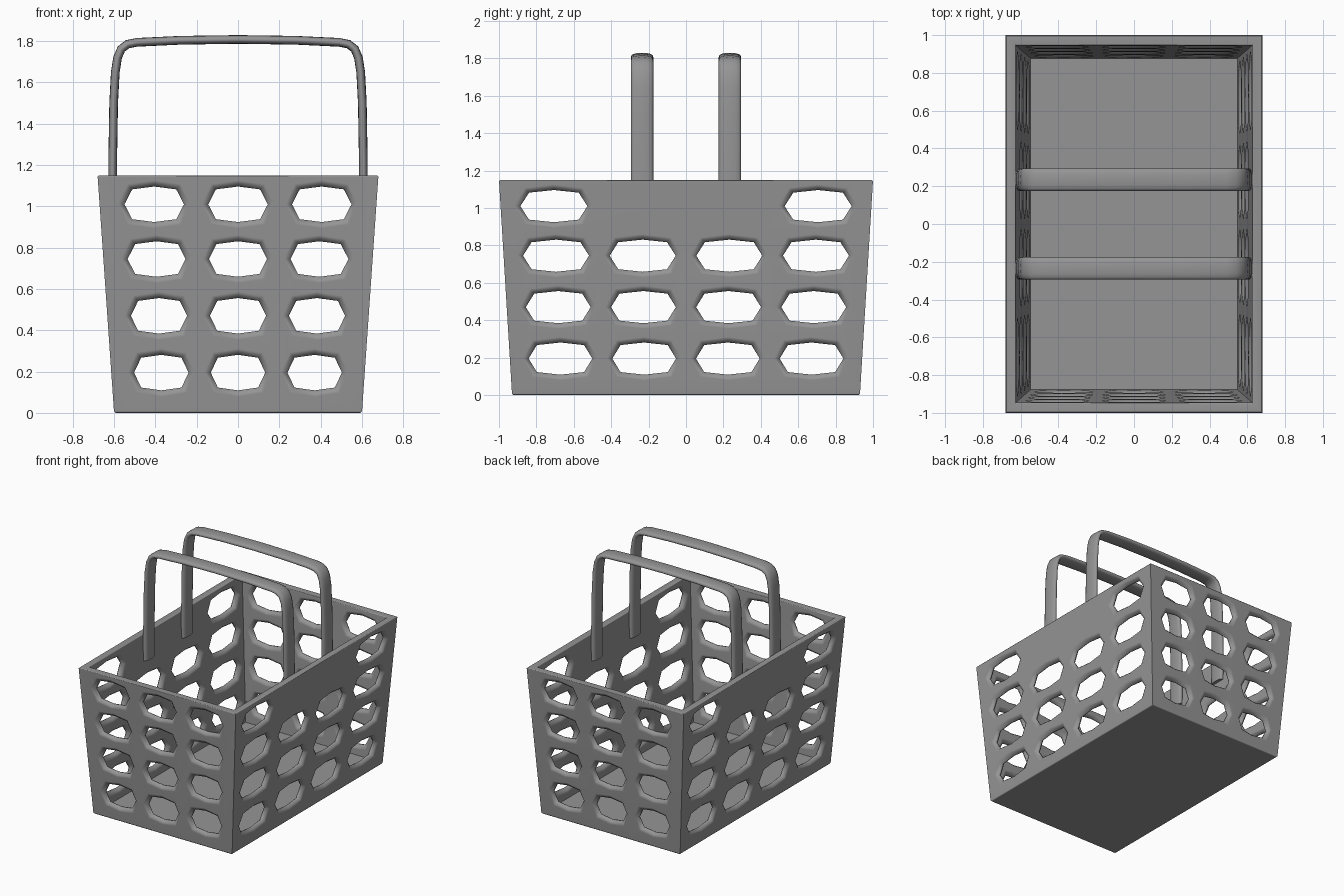
import bpy, bmesh, math
from mathutils import Vector

if "Cube" in bpy.data.objects:
    bpy.data.objects.remove(bpy.data.objects["Cube"], do_unlink=True)

H = 1.15            # basket height
T = 0.055           # wall thickness
FLOOR = 0.04
BASE = (0.60, 0.93)   # half sizes at the bottom
RIM = (0.68, 1.00)    # half sizes at the top

grey = bpy.data.materials.new("grey plastic")
grey.use_nodes = True
colour = (0.3, 0.3, 0.3, 1)
grey.diffuse_color = colour
grey.node_tree.nodes["Principled BSDF"].inputs["Base Color"].default_value = colour


def half(axis, z):
    """Half size of the tapered basket at height z."""
    return BASE[axis] + (RIM[axis] - BASE[axis]) * z / H


def make_object(name, bm):
    bmesh.ops.recalc_face_normals(bm, faces=bm.faces)
    mesh = bpy.data.meshes.new(name)
    bm.to_mesh(mesh)
    bm.free()
    mesh.materials.append(grey)
    obj = bpy.data.objects.new(name, mesh)
    bpy.context.collection.objects.link(obj)
    return obj


def loft(bm, rings, caps=True):
    """Skin a list of closed rings of points."""
    loops = [[bm.verts.new(p) for p in ring] for ring in rings]
    n = len(loops[0])
    for a, b in zip(loops, loops[1:]):
        for i in range(n):
            j = (i + 1) % n
            bm.faces.new((a[i], a[j], b[j], b[i]))
    if caps:
        bm.faces.new(loops[0])
        bm.faces.new(loops[-1])


def smooth(obj, degrees):
    bpy.ops.object.select_all(action="DESELECT")
    obj.select_set(True)
    bpy.context.view_layer.objects.active = obj
    bpy.ops.object.shade_smooth_by_angle(angle=math.radians(degrees))


def rectangle(z, inset):
    x, y = half(0, z) - inset, half(1, z) - inset
    return [(x, y, z), (-x, y, z), (-x, -y, z), (x, -y, z)]


# Basket shell: outside up, over the rim, and down to the floor
bm = bmesh.new()
loft(bm, [rectangle(0, 0.008), rectangle(0.008, 0), rectangle(H - 0.006, 0),
          rectangle(H, 0.006), rectangle(H, T - 0.006),
          rectangle(H - 0.006, T), rectangle(FLOOR, T)])
basket = make_object("basket", bm)

# Hole cutters: flattened octagons, flared towards both wall surfaces
OCTAGON = [(1, 0), (0.74, 0.84), (0, 1), (-0.74, 0.84),
           (-1, 0), (-0.74, -0.84), (0, -1), (0.74, -0.84)]
FLARE = [(-0.01, 0.05), (0.008, 0.014), (0.022, 0),
         (T - 0.022, 0), (T - 0.008, 0.014), (T + 0.01, 0.05)]
ROWS = (0.195, 0.47, 0.745, 1.01)


def hole(bm, axis, sign, centre, z0, width):
    rings = []
    for depth, grow in FLARE:
        ring = []
        for u, v in OCTAGON:
            z = z0 + v * (0.086 + grow)
            across = centre + u * (width + grow)
            out = sign * (half(axis, z) - depth)
            ring.append((out, across, z) if axis == 0 else (across, out, z))
        rings.append(ring)
    loft(bm, rings)


bm = bmesh.new()
for row, z in enumerate(ROWS):
    for sign in (-1, 1):
        # front and back walls
        for column in (-1, 0, 1):
            hole(bm, 1, sign, column * 0.605 * half(0, z), z, 0.215 * half(0, z))
        # long walls, plain in the top middle where the handles sit
        for column in (-3, -1, 1, 3):
            if row == 3 and abs(column) == 1:
                continue
            hole(bm, 0, sign, column * 0.2375 * half(1, z), z, 0.181 * half(1, z))
cutter = make_object("hole_cutter", bm)

cut = basket.modifiers.new("holes", "BOOLEAN")
cut.operation = "DIFFERENCE"
cut.solver = "EXACT"
cut.object = cutter
bpy.context.view_layer.update()
result = bpy.data.meshes.new_from_object(
    basket.evaluated_get(bpy.context.evaluated_depsgraph_get()))
basket.modifiers.clear()
basket.data = result
bpy.data.objects.remove(cutter, do_unlink=True)
smooth(basket, 50)
weighted = basket.modifiers.new("even shading", "WEIGHTED_NORMAL")
weighted.keep_sharp = True

# Handles: flattened tube swept along a rounded arch
side = [(0.607, 0.95), (0.607, 1.2), (0.602, 1.5), (0.594, 1.65), (0.583, 1.72),
        (0.565, 1.762), (0.535, 1.785), (0.49, 1.794), (0.28, 1.804)]
path = [Vector((x, 0, z)) for x, z in side]
path += [Vector((0, 0, 1.808))] + [Vector((-x, 0, z)) for x, z in reversed(side)]


def power(value, exponent):
    return math.copysign(abs(value) ** exponent, value)


def handle(name, y):
    bm = bmesh.new()
    rings = []
    for i, p in enumerate(path):
        tangent = (path[min(i + 1, len(path) - 1)] - path[max(i - 1, 0)]).normalized()
        normal = Vector((tangent.z, 0, -tangent.x))
        ring = []
        for k in range(16):
            a = math.tau * k / 16
            ring.append(p + normal * (0.021 * power(math.sin(a), 0.8))
                        + Vector((0, y + 0.06 * power(math.cos(a), 0.8), 0)))
        rings.append(ring)
    loft(bm, rings)
    smooth(make_object(name, bm), 50)


handle("front_handle", -0.235)
handle("back_handle", 0.235)
